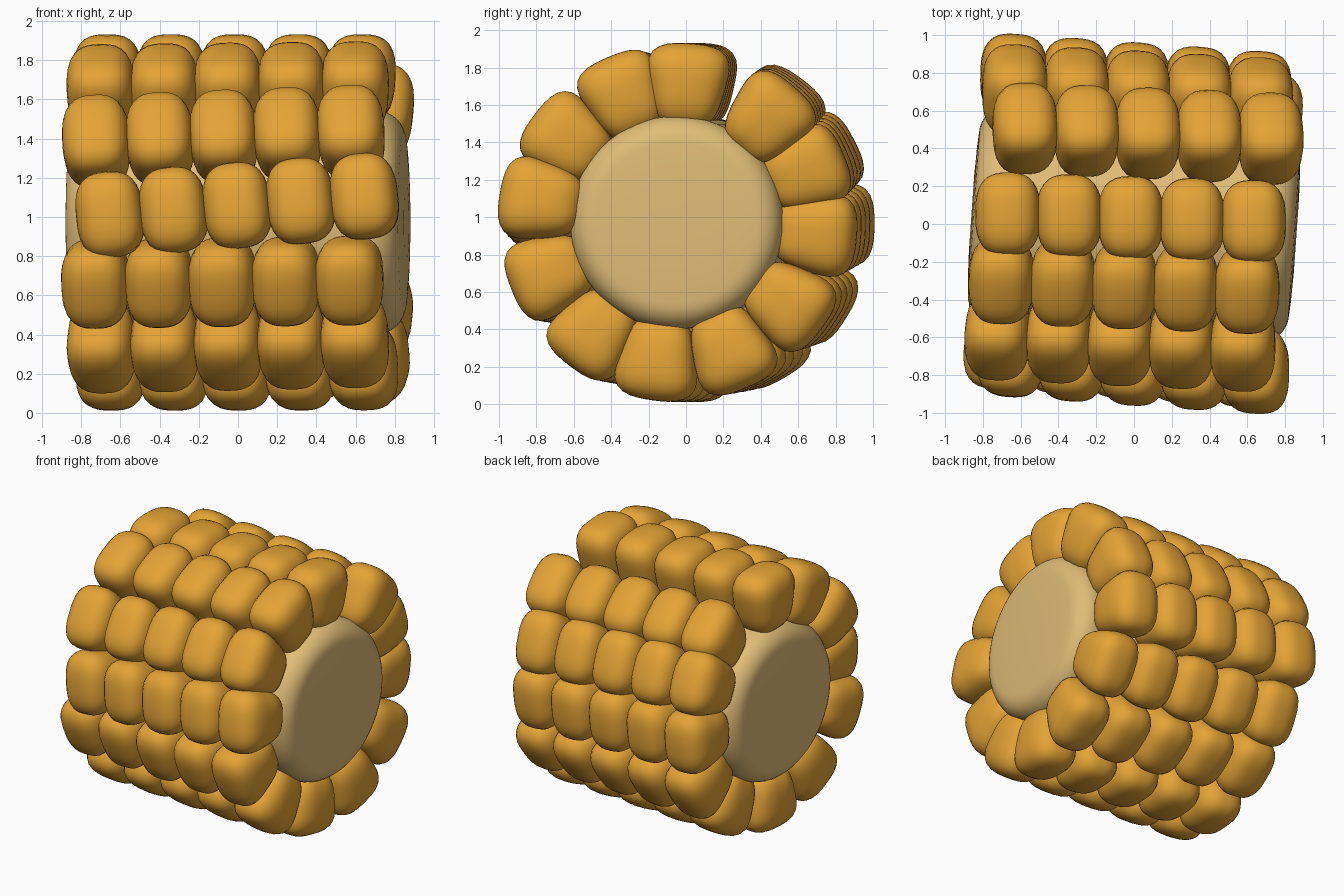
import bpy, bmesh, math
from mathutils import Matrix, Vector

if "Cube" in bpy.data.objects:
    bpy.data.objects.remove(bpy.data.objects["Cube"])


def material(name, rgb):
    m = bpy.data.materials.new(name)
    m.diffuse_color = (*rgb, 1)
    m.use_nodes = True
    m.node_tree.nodes["Principled BSDF"].inputs["Base Color"].default_value = m.diffuse_color
    return m


KERNEL = material("golden kernel", (0.78, 0.37, 0.036))
CORE = material("pale cob", (0.75, 0.51, 0.185))

# Whole cob: lies along x, yawed a little
FRAME = Matrix.Translation((0, 0, 0.972)) @ Matrix.Rotation(-0.07, 4, 'Z')


def finish(bm, name, mat):
    bmesh.ops.recalc_face_normals(bm, faces=bm.faces)
    for f in bm.faces:
        f.smooth = True
    me = bpy.data.meshes.new(name)
    bm.to_mesh(me)
    bm.free()
    me.materials.append(mat)
    ob = bpy.data.objects.new(name, me)
    bpy.context.collection.objects.link(ob)
    ob.matrix_world = FRAME
    return ob


# Core: lathed cylinder with softly rounded rims
half, radius, rim = 0.862, 0.57, 0.14
prof = [(half, 0.0), (half, 0.2), (half - 0.005, 0.36)]
for i in range(9):
    a = math.pi / 2 * i / 8
    prof.append((half - 0.01 - rim + rim * math.cos(a),
                 radius - rim + rim * math.sin(a)))
prof += [(-x, r) for x, r in reversed(prof)]
bm = bmesh.new()
vs = [bm.verts.new((x, r, 0)) for x, r in prof]
edges = [bm.edges.new(p) for p in zip(vs, vs[1:])]
bmesh.ops.spin(bm, geom=vs + edges, axis=(1, 0, 0), cent=(0, 0, 0),
               angle=2 * math.pi, steps=64)
bmesh.ops.remove_doubles(bm, verts=bm.verts, dist=1e-4)
finish(bm, "cob_core", CORE)


# Kernel: rounded box, wide at the outer end and narrow at the core
def kernel(bm, place):
    tmp = bmesh.new()
    bmesh.ops.create_cube(tmp, size=2)
    bmesh.ops.subdivide_edges(tmp, edges=tmp.edges, cuts=9, use_grid_fill=True)
    p, q = 3.3, 2.8
    for v in tmp.verts:
        c = Vector([math.tan(t * math.pi / 4) for t in v.co])
        yz = (abs(c.y) ** p + abs(c.z) ** p) ** (1 / p)
        c /= (abs(c.x) ** q + yz ** q) ** (1 / q)
        taper = 1 + 0.24 * c.z
        v.co = place @ Vector((0.171 * c.x * (1 + 0.06 * c.z),
                               0.203 * c.y * taper,
                               0.735 + 0.225 * c.z - 0.015 * c.y * c.y))
    me = bpy.data.meshes.new("tmp")
    tmp.to_mesh(me)
    tmp.free()
    bm.from_mesh(me)
    bpy.data.meshes.remove(me)


# Rows: angle at the +x end (0 = +y, 90 = up), shift along the cob, roll, twist
ROWS = [(86, -.02, 4, 2.7), (49, .04, 6, 3), (22, -.03, 4, 4),
        (-5, -.045, 3, 3), (-36, .025, 3, 3), (-67, .03, 3, 5.5),
        (-98, 0, 3, 4.5), (-127, -.02, 2, 3), (-158, -.03, 1, 1),
        (171, .05, 6, 5), (143, -.03, 4, 3.5), (113, -.03, 3, 2.5)]
for n, (ang, shift, roll, twist) in enumerate(ROWS, 1):
    bm = bmesh.new()
    for i in range(-2, 3):
        x = shift + 0.325 * i
        a = math.radians(ang - 90 + twist * (0.65 - x))
        kernel(bm, Matrix.Rotation(a, 4, 'X') @ Matrix.Translation((x, 0, 0))
               @ Matrix.Rotation(math.radians(roll), 4, 'Z'))
    finish(bm, f"kernel_row_{n}", KERNEL)
